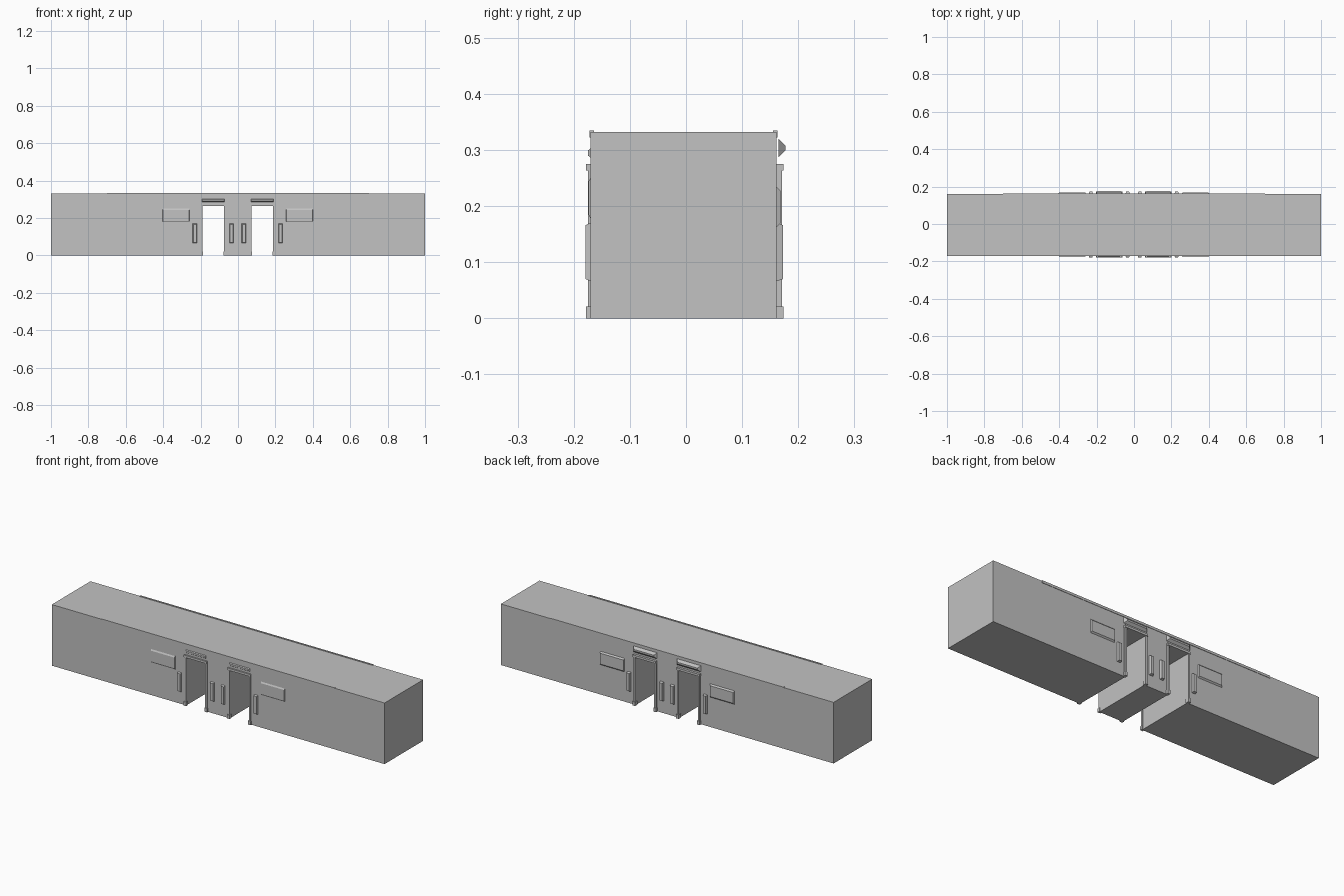
import bpy, bmesh

if "Cube" in bpy.data.objects:
    bpy.data.objects.remove(bpy.data.objects["Cube"])

grey = bpy.data.materials.new("plain grey")
grey.diffuse_color = (0.54, 0.54, 0.54, 1)
grey.use_nodes = True
grey.node_tree.nodes["Principled BSDF"].inputs["Base Color"].default_value = grey.diffuse_color

FRONT, BACK, TOP = -0.17, 0.161, 0.332


def make(name, verts, faces):
    me = bpy.data.meshes.new(name)
    me.from_pydata(verts, [], faces)
    bm = bmesh.new()
    bm.from_mesh(me)
    bmesh.ops.recalc_face_normals(bm, faces=bm.faces)
    bm.to_mesh(me)
    bm.free()
    me.materials.append(grey)
    ob = bpy.data.objects.new(name, me)
    bpy.context.collection.objects.link(ob)
    return ob


def plate(name, x0, x1, z0, z1, y0, y1, cx=0.0, cz=0.0):
    """Plate from y0 (wall) to y1 (outer face), outer face inset by cx, cz."""
    v = [(x0, y0, z0), (x1, y0, z0), (x1, y0, z1), (x0, y0, z1),
         (x0 + cx, y1, z0 + cz), (x1 - cx, y1, z0 + cz),
         (x1 - cx, y1, z1 - cz), (x0 + cx, y1, z1 - cz)]
    f = [(0, 1, 2, 3), (4, 5, 6, 7), (0, 1, 5, 4), (1, 2, 6, 5),
         (2, 3, 7, 6), (3, 0, 4, 7)]
    return make(name, v, f)


# Long building block with two passages running right through
profile = [(-1, 0), (-0.192, 0), (-0.192, 0.265), (-0.073, 0.265), (-0.073, 0),
           (0.07, 0), (0.07, 0.265), (0.189, 0.265), (0.189, 0), (1, 0),
           (1, TOP), (-1, TOP)]
n = len(profile)
verts = [(x, y, z) for y in (FRONT, BACK) for x, z in profile]
faces = [tuple(range(n)), tuple(range(n, 2 * n))]
faces += [(i, (i + 1) % n, n + (i + 1) % n, n + i) for i in range(n)]
make("building_block", verts, faces)

for side, s, wall in (("front", -1, FRONT), ("back", 1, BACK)):
    front = s < 0
    inner = wall - s * 0.006
    out = (lambda d: wall + s * d)

    # Roof edge trim
    plate(side + "_roof_trim", -0.7, 0.7, 0.322, 0.335, inner, out(0.002))

    for cx in (-0.1325, 0.1295):
        # Door posts with base blocks
        for e in (-1, 1):
            px = cx + e * 0.063
            plate(side + "_door_post", px - 0.005, px + 0.005, 0, 0.265,
                  inner, out(0.005 if front else 0.01))
            plate(side + "_post_base", px - 0.008, px + 0.008, 0, 0.021,
                  inner, out(0.008 if front else 0.013))
        # Door head
        plate(side + "_door_head", cx - 0.069, cx + 0.069, 0.263, 0.275,
              inner, out(0.008 if front else 0.013))
        # Sign box or lamp above the door
        if front:
            plate("front_lintel_plate", cx - 0.062, cx + 0.062, 0.285, 0.304,
                  wall + 0.002, out(0.005), 0.005, 0.005)
        else:
            plate("back_sign_box", cx - 0.072, cx + 0.072, 0.287, 0.320,
                  0.165, 0.177, 0.012, 0.012)

    # Vertical wall bars beside the doors
    for bx in (-0.231, -0.034, 0.031, 0.228):
        plate(side + "_wall_bar", bx - 0.011, bx + 0.011, 0.066, 0.170,
              wall, out(0.009 if front else 0.012), 0.003, 0.004)

    # Wide wall panels
    z0, z1 = (0.178, 0.250) if front else (0.162, 0.235)
    for wx in (-0.331, 0.329):
        plate(side + "_wall_panel", wx - 0.073, wx + 0.073, z0, z1,
              wall, out(0.004 if front else 0.007), 0.003, 0.007)
